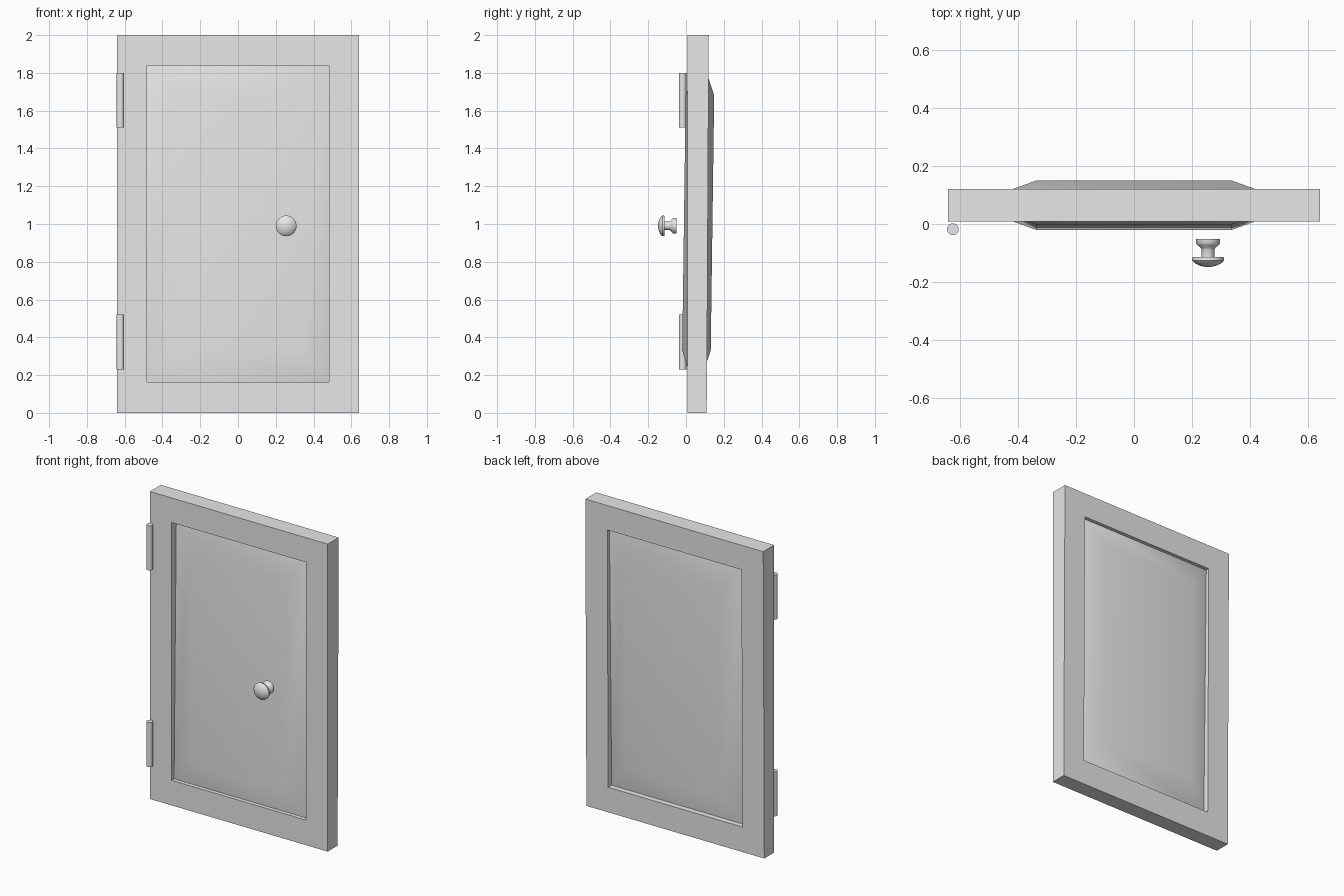
import bpy, bmesh, math
from mathutils import Matrix, Vector

if "Cube" in bpy.data.objects:
    bpy.data.objects.remove(bpy.data.objects["Cube"], do_unlink=True)

# One plain grey for the whole door
grey = bpy.data.materials.new("plain_grey")
grey.use_nodes = True
grey.diffuse_color = (0.8, 0.8, 0.8, 1)
grey.node_tree.nodes["Principled BSDF"].inputs["Base Color"].default_value = (0.8, 0.8, 0.8, 1)


def finish(bm, name, smooth_angle=None):
    bmesh.ops.recalc_face_normals(bm, faces=bm.faces)
    mesh = bpy.data.meshes.new(name)
    bm.to_mesh(mesh)
    bm.free()
    mesh.materials.append(grey)
    obj = bpy.data.objects.new(name, mesh)
    bpy.context.collection.objects.link(obj)
    if smooth_angle:
        bpy.ops.object.select_all(action='DESELECT')
        obj.select_set(True)
        bpy.context.view_layer.objects.active = obj
        bpy.ops.object.shade_smooth_by_angle(angle=math.radians(smooth_angle))
    return obj


def rectangle(half_width, bottom, top, depth, lean):
    """Upright rectangle whose y drifts with height by the lean."""
    corners = ((-1, bottom), (1, bottom), (1, top), (-1, top))
    return [(s * half_width, depth + lean * (z - 1), z) for s, z in corners]


def loft(rings, name, closed, smooth_angle=None):
    """Join successive rings with quads, either capped or looped."""
    bm = bmesh.new()
    loops = [[bm.verts.new(p) for p in ring] for ring in rings]
    pairs = list(zip(loops, loops[1:]))
    if closed:
        pairs.append((loops[-1], loops[0]))
    else:
        bm.faces.new(loops[0])
        bm.faces.new(loops[-1])
    for a, b in pairs:
        for i in range(len(a)):
            j = (i + 1) % len(a)
            bm.faces.new((a[i], a[j], b[j], b[i]))
    return finish(bm, name, smooth_angle)


# Frame with rectangular opening, slightly thicker toward the top
front, back, taper = 0.008, 0.115, 0.0055
loft([rectangle(0.64, 0, 2, front, 0),
      rectangle(0.483, 0.163, 1.84, front, 0),
      rectangle(0.483, 0.163, 1.84, back, taper),
      rectangle(0.64, 0, 2, back, taper)], "door_frame", True)

# Raised panel, bevelled on both sides and leaning back a little
lean = 0.0135
panel = loft([rectangle(0.337, 0.33, 1.68, -0.011, lean),
              rectangle(0.49, 0.157, 1.846, 0.047, lean),
              rectangle(0.49, 0.157, 1.846, 0.083, lean),
              rectangle(0.337, 0.33, 1.68, 0.14, lean)], "raised_panel", False, 35)
weighted = panel.modifiers.new("flat_centre", 'WEIGHTED_NORMAL')
weighted.keep_sharp = True

# Two hinge barrels on the right-hand edge
for name, z in (("lower_hinge", 0.375), ("upper_hinge", 1.655)):
    bm = bmesh.new()
    bmesh.ops.create_cone(bm, cap_ends=True, segments=24, radius1=0.02, radius2=0.02,
                          depth=0.29, matrix=Matrix.Translation((-0.623, -0.018, z)))
    finish(bm, name, 35)

# Turned knob: base, neck and domed cap as (radius, y)
profile = [(0, -0.051), (0.041, -0.051), (0.041, -0.066), (0.036, -0.073),
           (0.025, -0.082), (0.022, -0.09), (0.022, -0.113), (0.053, -0.113),
           (0.055, -0.125), (0.047, -0.134), (0.03, -0.143), (0.014, -0.147), (0, -0.148)]
bm = bmesh.new()
centre = Vector((0.255, 0, 0.99))
points = [bm.verts.new(centre + Vector((r, y, 0))) for r, y in profile]
edges = [bm.edges.new(pair) for pair in zip(points, points[1:])]
bmesh.ops.spin(bm, geom=points + edges, cent=centre, axis=(0, 1, 0),
               angle=math.tau, steps=32)
bmesh.ops.remove_doubles(bm, verts=bm.verts, dist=0.0005)
finish(bm, "door_knob", 40)
